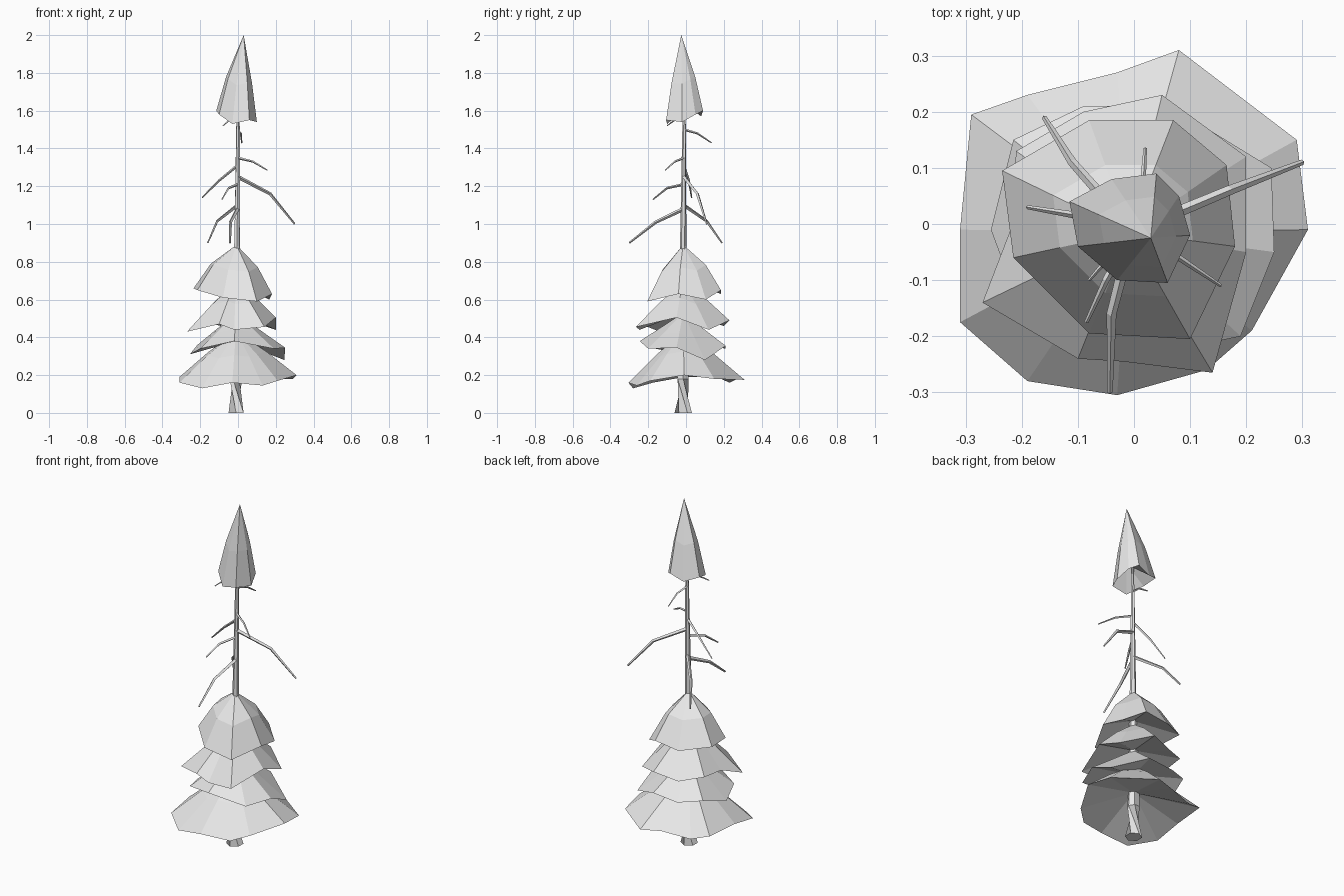
import bpy
import bmesh
from mathutils import Vector

default_cube = bpy.data.objects.get("Cube")
if default_cube:
    bpy.data.objects.remove(default_cube, do_unlink=True)

# One plain colour for the whole tree
GREY = (0.8, 0.8, 0.8, 1.0)
material = bpy.data.materials.new("pale grey")
material.use_nodes = True
material.diffuse_color = GREY
material.node_tree.nodes["Principled BSDF"].inputs["Base Color"].default_value = GREY


def finish(name, bm):
    """Turn a bmesh into a flat-shaded object."""
    bmesh.ops.recalc_face_normals(bm, faces=bm.faces[:])
    mesh = bpy.data.meshes.new(name)
    bm.to_mesh(mesh)
    bm.free()
    mesh.materials.append(material)
    obj = bpy.data.objects.new(name, mesh)
    bpy.context.collection.objects.link(obj)
    return obj


def bridge(bm, lower, upper):
    """Join two rings of equal length with quads."""
    count = len(lower)
    for i in range(count):
        j = (i + 1) % count
        bm.faces.new((lower[i], lower[j], upper[j], upper[i]))


def fan(bm, ring, tip):
    """Join a ring to a single point with triangles."""
    for i, vert in enumerate(ring):
        bm.faces.new((vert, ring[(i + 1) % len(ring)], tip))


def tube(name, points, radii, sides):
    """Tapered tube along a path, capped at both ends."""
    bm = bmesh.new()
    points = [Vector(p) for p in points]
    rings = []
    for i, point in enumerate(points):
        before = points[max(i - 1, 0)]
        after = points[min(i + 1, len(points) - 1)]
        turn = (after - before).to_track_quat("Z", "Y")
        made = bmesh.ops.create_circle(bm, segments=sides, radius=radii[i])
        ring = made["verts"]
        for vert in ring:
            vert.co = point + turn @ vert.co
        rings.append(ring)
    for lower, upper in zip(rings, rings[1:]):
        bridge(bm, lower, upper)
    bm.faces.new(rings[0])
    bm.faces.new(rings[-1])
    return finish(name, bm)


def foliage(name, apex, shoulder, shoulder_z, hollow_z, rim):
    """Ragged skirt: apex, shoulder ring, uneven rim and hollow underside."""
    bm = bmesh.new()
    apex = Vector(apex)
    rim_points = [Vector(p) for p in rim]
    mean_z = sum(p.z for p in rim_points) / len(rim_points)
    outer, inner = [], []
    for point in rim_points:
        middle = apex.lerp(point, shoulder)
        middle.z = shoulder_z + (point.z - mean_z) * shoulder
        outer.append(bm.verts.new(point))
        inner.append(bm.verts.new(middle))
    bridge(bm, outer, inner)
    fan(bm, inner, bm.verts.new(apex))
    fan(bm, outer, bm.verts.new((apex.x, apex.y, hollow_z)))
    return finish(name, bm)


# Trunk
tube("trunk",
     [(-.01, -.015, 0), (-.01, -.015, .18), (-.005, -.015, .88), (0, -.01, 1.5), (0, -.01, 1.7)],
     [.046, .034, .017, .010, .006], 6)

# Foliage tiers, bottom to top
foliage("bottom_foliage", (-.01, -.015, .43), .5, .31, .27, [
    (.31, -.01, .20), (.29, .15, .18), (.08, .31, .175), (-.03, .27, .18),
    (-.19, .23, .16), (-.29, .195, .19), (-.31, -.01, .19), (-.31, -.175, .16),
    (-.19, -.28, .13), (-.03, -.305, .16), (.13, -.26, .145), (.21, -.19, .17)])

foliage("lower_middle_foliage", (-.01, -.015, .53), .57, .42, .38, [
    (.25, -.05, .345), (.245, .1, .28), (.065, .21, .355), (-.09, .21, .34),
    (-.215, .15, .36), (-.255, -.01, .31), (-.2, -.16, .34), (-.02, -.245, .38),
    (.19, -.2, .34)])

foliage("upper_middle_foliage", (-.01, -.015, .69), .5, .59, .53, [
    (.2, -.05, .505), (.2, .12, .44), (.05, .23, .49), (-.09, .2, .46),
    (-.21, .13, .49), (-.22, -.01, .48), (-.27, -.14, .43), (-.1, -.24, .47),
    (-.02, -.245, .44), (.14, -.265, .455)])

foliage("crown_skirt_foliage", (-.008, -.015, .89), .6, .77, .71, [
    (.18, -.04, .63), (.165, .105, .60), (.07, .185, .65), (-.08, .185, .63),
    (-.235, .095, .66), (-.215, -.06, .65), (-.08, -.195, .61), (.1, -.205, .59)])

foliage("top_foliage", (.03, -.025, 2), .64, 1.76, 1.66, [
    (.1, -.02, 1.54), (.08, .05, 1.58), (.04, .09, 1.6), (-.04, .08, 1.57),
    (-.115, .04, 1.6), (-.1, -.04, 1.58), (-.03, -.1, 1.53), (.06, -.105, 1.55)])

# Bare branches: start height on the trunk, elbow, tip, thickness
branches = {
    "long_left_branch": (1.25, (.17, .06, 1.16), (.3, .11, 1.0), .011),
    "long_front_branch": (1.08, (-.04, -.16, 1.01), (-.043, -.3, .9), .011),
    "long_back_branch": (1.1, (-.11, .11, 1.015), (-.16, .19, .9), .010),
    "right_branch": (1.31, (-.1, .015, 1.23), (-.19, .03, 1.14), .008),
    "high_left_branch": (1.35, (.08, -.06, 1.33), (.155, -.11, 1.285), .007),
    "short_front_branch": (1.21, (-.05, -.1, 1.19), (-.085, -.175, 1.13), .008),
    "high_back_branch": (1.5, (.015, .06, 1.48), (.02, .135, 1.43), .007),
    "high_front_branch": (1.59, (-.045, -.06, 1.55), (-.08, -.1, 1.52), .006),
}
for name, (height, elbow, tip, radius) in branches.items():
    start = (-.002, -.012, height)
    tube(name, [start, elbow, tip], [radius, radius * .8, radius * .45], 4)
